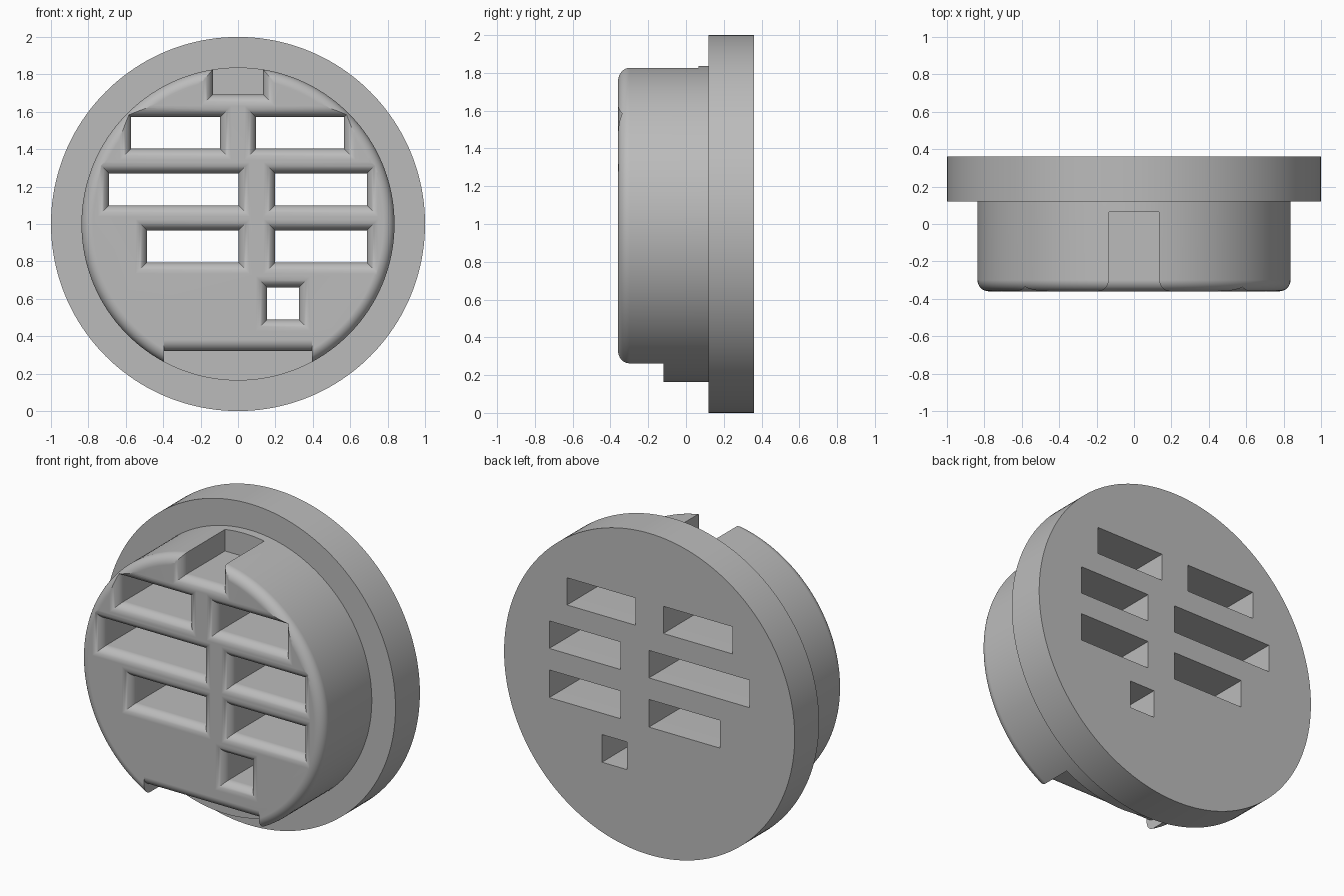
import bpy, bmesh
from math import sin, cos, pi, radians

if "Cube" in bpy.data.objects:
    bpy.data.objects.remove(bpy.data.objects["Cube"], do_unlink=True)

FRONT, BACK, STEP = -0.36, 0.36, 0.12   # depths of front face, back face and flange
DRUM_R, FILLET, ARC, SIDES = 0.837, 0.06, 8, 160

grey = bpy.data.materials.new("plain grey")
grey.use_nodes = True
grey.diffuse_color = (0.5, 0.5, 0.5, 1)
grey.node_tree.nodes["Principled BSDF"].inputs["Base Color"].default_value = (0.5, 0.5, 0.5, 1)


def loft(name, rings):
    """Skin a list of closed rings and cap both ends."""
    bm = bmesh.new()
    rows = [[bm.verts.new(p) for p in ring] for ring in rings]
    for a, b in zip(rows, rows[1:]):
        for i in range(len(a)):
            j = (i + 1) % len(a)
            bm.faces.new((a[i], a[j], b[j], b[i]))
    bm.faces.new(rows[0])
    bm.faces.new(rows[-1])
    bmesh.ops.recalc_face_normals(bm, faces=bm.faces)
    mesh = bpy.data.meshes.new(name)
    bm.to_mesh(mesh)
    bm.free()
    obj = bpy.data.objects.new(name, mesh)
    bpy.context.collection.objects.link(obj)
    mesh.materials.append(grey)
    return obj


def circle(r, y):
    return [(r * cos(2 * pi * i / SIDES), y, 1 + r * sin(2 * pi * i / SIDES))
            for i in range(SIDES)]


def flared_cutter(name, x0, x1, z0, z1, end, sideways=1):
    """Rectangular cutter whose mouth rounds outward at the front face."""
    profile = [(0, end)]
    for k in range(ARC + 1):
        t = k / ARC * pi / 2
        profile.append((FILLET * (1 - cos(t)), FRONT + FILLET * (1 - sin(t))))
    profile.append((FILLET, FRONT - 0.1))
    rings = []
    for o, y in profile:
        s = o * sideways
        rings.append([(x0 - s, y, z0 - o), (x1 + s, y, z0 - o),
                      (x1 + s, y, z1 + o), (x0 - s, y, z1 + o)])
    cutter = loft(name, rings)
    cutter.hide_render = True
    return cutter


# Flanged drum with a rounded front rim
rim = [(DRUM_R - FILLET * (1 - sin(k / ARC * pi / 2)),
        FRONT + FILLET * (1 - cos(k / ARC * pi / 2))) for k in range(ARC + 1)]
outline = rim + [(DRUM_R, STEP), (1, STEP), (1, BACK)]
body = loft("slotted_cap", [circle(r, y) for r, y in outline])

# Slots through the whole depth: left, right, bottom, top
slots = [
    (-0.572, -0.096, 1.403, 1.572), (0.096, 0.567, 1.403, 1.572),
    (-0.69, 0.003, 1.1, 1.271), (0.198, 0.689, 1.1, 1.271),
    (-0.487, 0.003, 0.794, 0.966), (0.198, 0.689, 0.794, 0.966),
    (0.155, 0.326, 0.489, 0.661),
]
cutters = [flared_cutter("slot_cutter", *s, BACK + 0.1) for s in slots]
# Key notch in the top and wide flat notch in the bottom
cutters.append(flared_cutter("top_notch_cutter", -0.135, 0.135, 1.692, 2.3, 0.065))
cutters.append(flared_cutter("bottom_notch_cutter", -0.395, 0.395, -0.3, 0.32, -0.12, 0))

bpy.ops.object.select_all(action="DESELECT")
bpy.context.view_layer.objects.active = body
body.select_set(True)
for cutter in cutters:
    mod = body.modifiers.new("cut", "BOOLEAN")
    mod.operation = "DIFFERENCE"
    mod.solver = "EXACT"
    mod.object = cutter
    bpy.ops.object.modifier_apply(modifier=mod.name)
    bpy.data.objects.remove(cutter, do_unlink=True)

# Smooth curves, crisp edges and even shading on the flat faces
bpy.ops.object.shade_smooth_by_angle(angle=radians(30))
weighted = body.modifiers.new("even shading", "WEIGHTED_NORMAL")
weighted.keep_sharp = True
